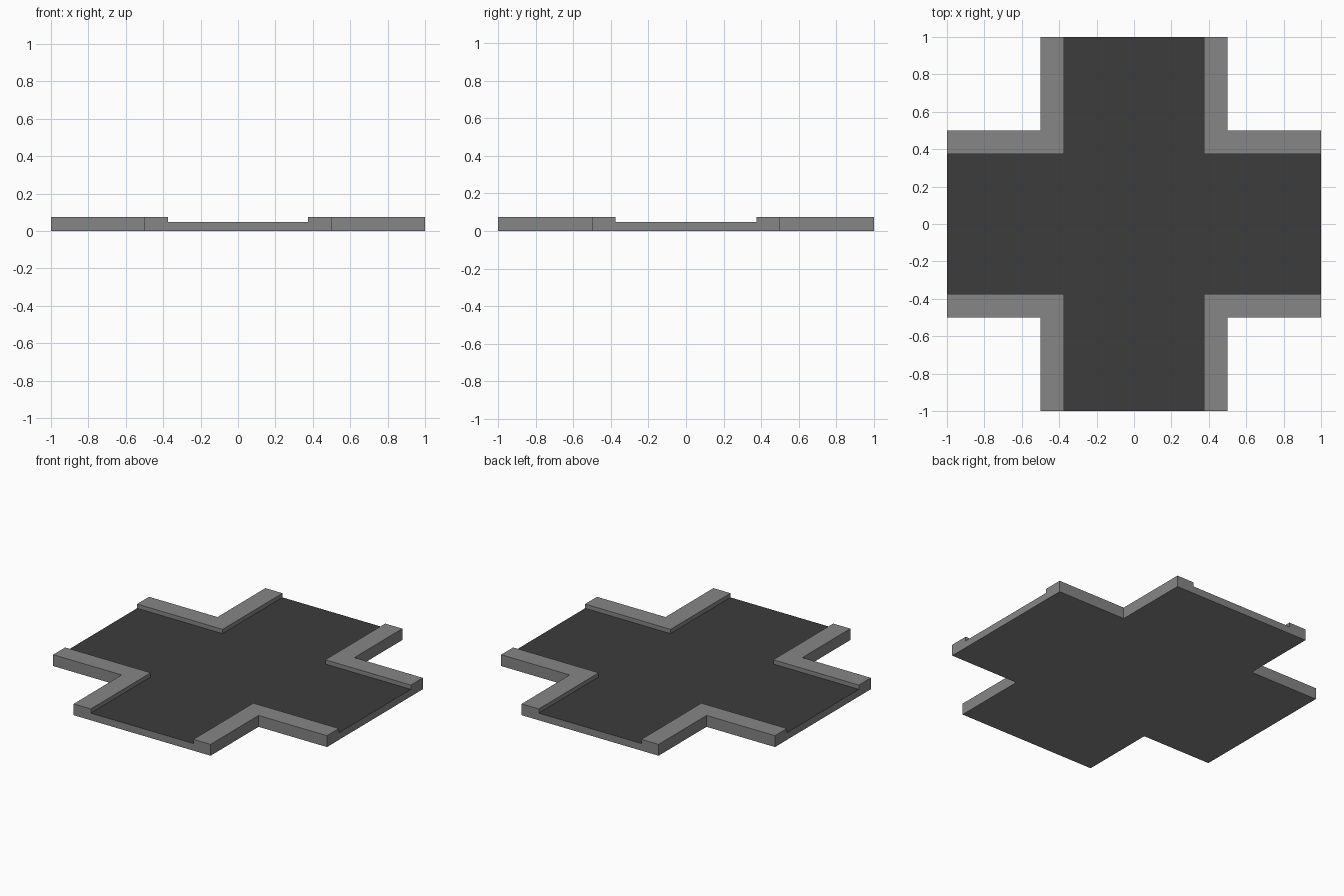
import bpy, bmesh

if "Cube" in bpy.data.objects:
    bpy.data.objects.remove(bpy.data.objects["Cube"])

ROAD, EDGE, END = 0.375, 0.5, 1.0      # half widths and half length
ROAD_Z, KERB_Z = 0.047, 0.075


def material(name, value):
    m = bpy.data.materials.new(name)
    m.diffuse_color = (value, value, value, 1)
    m.use_nodes = True
    m.node_tree.nodes["Principled BSDF"].inputs["Base Color"].default_value = m.diffuse_color
    return m


grey = material("concrete_grey", 0.24)
dark = material("asphalt_dark", 0.045)


def prism(name, outline, height, mats, hidden=None):
    """Extrude a flat outline upward from z = 0; the last material covers the top."""
    bm = bmesh.new()
    base = bm.faces.new([bm.verts.new((x, y, 0)) for x, y in outline])
    ext = bmesh.ops.extrude_face_region(bm, geom=[base], use_keep_orig=True)
    top = [v for v in ext["geom"] if isinstance(v, bmesh.types.BMVert)]
    bmesh.ops.translate(bm, verts=top, vec=(0, 0, height))
    bmesh.ops.recalc_face_normals(bm, faces=bm.faces[:])
    for f in bm.faces:
        f.material_index = len(mats) - 1 if f.normal.z > 0.5 else 0
    if hidden:
        bmesh.ops.delete(bm, geom=[f for f in bm.faces if hidden(f)], context='FACES')
    me = bpy.data.meshes.new(name)
    bm.to_mesh(me)
    bm.free()
    for m in mats:
        me.materials.append(m)
    ob = bpy.data.objects.new(name, me)
    bpy.context.collection.objects.link(ob)
    return ob


def quarter_turns(points):
    """Repeat points through four quarter turns."""
    out = []
    for _ in range(4):
        out += points
        points = [(-y, x) for x, y in points]
    return out


def behind_kerb(f):
    c = f.calc_center_median()
    return abs(f.normal.z) < 0.5 and max(abs(c.x), abs(c.y)) < END - 0.01


# Cross-shaped road slab, dark on top, without walls hidden by the kerbs
prism("road", quarter_turns([(END, -ROAD), (END, ROAD), (ROAD, ROAD)]),
      ROAD_Z, [grey, dark], behind_kerb)

# Raised L-shaped pavement in each corner
corner = [(ROAD, ROAD), (END, ROAD), (END, EDGE), (EDGE, EDGE), (EDGE, END), (ROAD, END)]
for sx, sx_name in ((1, "right"), (-1, "left")):
    for sy, sy_name in ((1, "back"), (-1, "front")):
        prism(f"pavement_{sy_name}_{sx_name}",
              [(x * sx, y * sy) for x, y in corner], KERB_Z, [grey])
